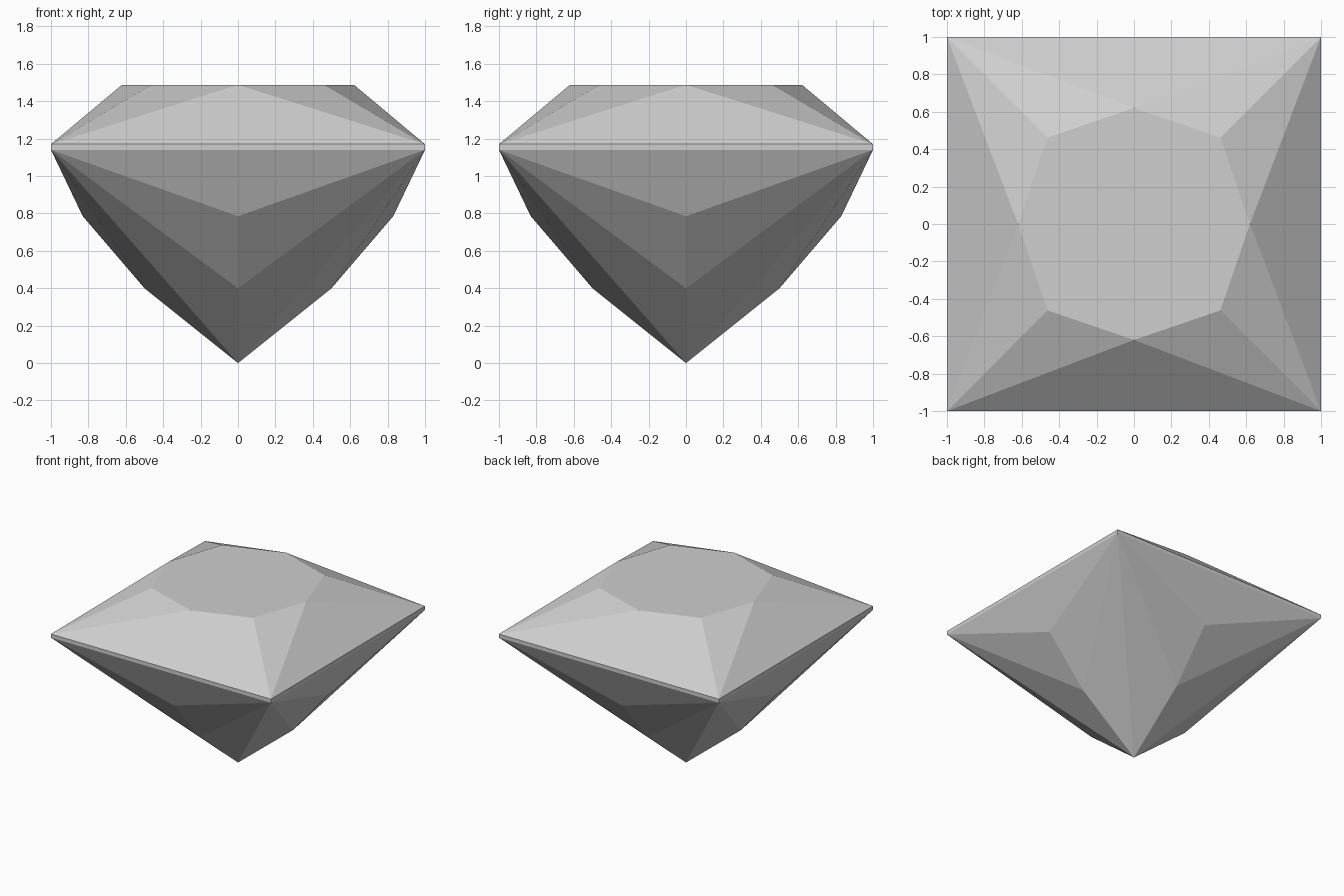
import bpy
import bmesh
from mathutils import Matrix
from math import pi

cube = bpy.data.objects.get("Cube")
if cube:
    bpy.data.objects.remove(cube, do_unlink=True)

# Stone colour
stone = bpy.data.materials.new("pale grey stone")
stone.use_nodes = True
colour = (0.62, 0.62, 0.62, 1)
stone.diffuse_color = colour
stone.node_tree.nodes["Principled BSDF"].inputs["Base Color"].default_value = colour

# Key heights
CULET, LOWER, UPPER, GIRDLE, RIM, TABLE = 0, 0.40, 0.785, 1.14, 1.17, 1.488


def side_facets():
    """Facets of the front side, repeated on all four sides."""
    low, rim = [[(s, -1, z) for s in (-1, 1)] for z in (GIRDLE, RIM)]
    star = (0, -0.62, TABLE)
    keel = [(0, -0.83, UPPER), (0, -0.50, LOWER), (0, 0, CULET)]
    # girdle band, crown main facet, upper pavilion facet
    facets = [[low[0], low[1], rim[1], rim[0]],
              [rim[0], rim[1], star],
              [low[0], low[1], keel[0]]]
    for i, s in enumerate((-1, 1)):
        # crown star facet beside the table
        facets.append([rim[i], star, (s * 0.462, -0.462, TABLE)])
        # stepped pavilion facets running to the culet
        for a, b in zip(keel, keel[1:]):
            facets.append([low[i], a, b])
    return facets


bm = bmesh.new()
for quarter in range(4):
    turn = Matrix.Rotation(quarter * pi / 2, 4, "Z")
    for facet in side_facets():
        face = bm.faces.new([bm.verts.new(p) for p in facet])
        bmesh.ops.transform(bm, matrix=turn, verts=face.verts)
bmesh.ops.remove_doubles(bm, verts=bm.verts, dist=0.001)

# Flat octagonal table closes the top
bmesh.ops.holes_fill(bm, edges=[e for e in bm.edges if e.is_boundary], sides=8)
bmesh.ops.recalc_face_normals(bm, faces=bm.faces)

mesh = bpy.data.meshes.new("cut_gemstone")
bm.to_mesh(mesh)
bm.free()
mesh.materials.append(stone)
gem = bpy.data.objects.new("cut_gemstone", mesh)
bpy.context.collection.objects.link(gem)
